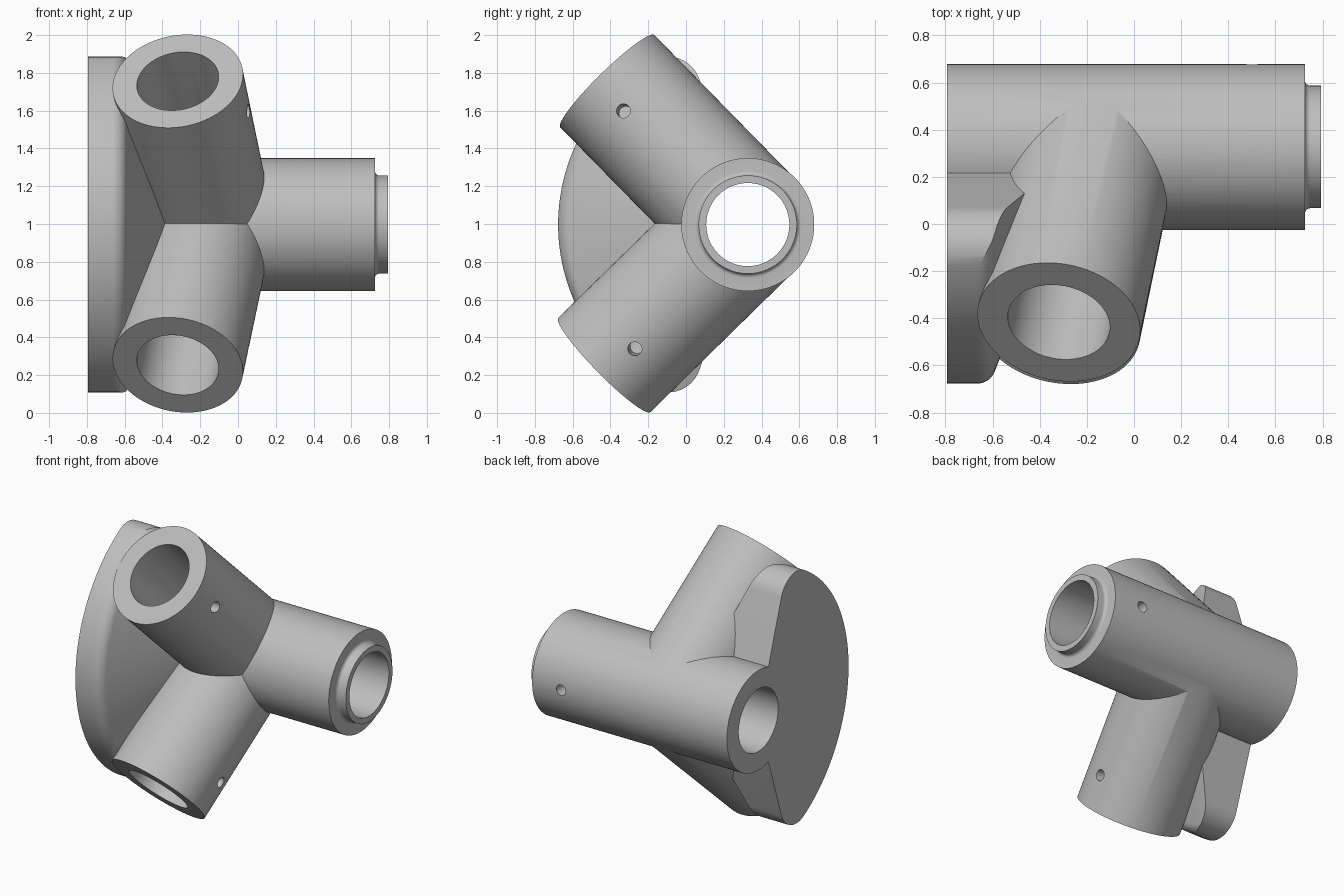
import bpy, bmesh
from math import sin, cos, tan, asin, pi, radians
from mathutils import Vector, Matrix

if "Cube" in bpy.data.objects:
    bpy.data.objects.remove(bpy.data.objects["Cube"])

CENTRE = Vector((0, 0.327, 0.997))    # the main tube axis runs along x through here
TUBE_R, BRANCH_R, BORE_R, SCREW_R = 0.352, 0.349, 0.22, 0.037
LEFT, RIGHT = -0.794, 0.794

grey = bpy.data.materials.new("plain grey")
grey.use_nodes = True
grey.diffuse_color = (0.52, 0.52, 0.52, 1)
grey.node_tree.nodes["Principled BSDF"].inputs["Base Color"].default_value = grey.diffuse_color


def make_object(name, bm):
    bmesh.ops.remove_doubles(bm, verts=bm.verts, dist=1e-5)
    bmesh.ops.recalc_face_normals(bm, faces=bm.faces)
    mesh = bpy.data.meshes.new(name)
    bm.to_mesh(mesh)
    bm.free()
    mesh.materials.append(grey)
    obj = bpy.data.objects.new(name, mesh)
    bpy.context.collection.objects.link(obj)
    return obj


def revolve(name, profile, steps=96):
    """Turn an (x, radius) profile about the main axis."""
    bm = bmesh.new()
    verts = [bm.verts.new(CENTRE + Vector((x, 0, r))) for x, r in profile]
    edges = [bm.edges.new(pair) for pair in zip(verts, verts[1:])]
    bmesh.ops.spin(bm, geom=verts + edges, cent=CENTRE, axis=(1, 0, 0),
                   angle=2 * pi, steps=steps, use_duplicate=False)
    return make_object(name, bm)


def cylinder(name, start, end, radius, steps=96):
    axis = end - start
    bm = bmesh.new()
    place = Matrix.Translation((start + end) / 2) @ axis.to_track_quat('Z', 'Y').to_matrix().to_4x4()
    bmesh.ops.create_cone(bm, cap_ends=True, segments=steps, radius1=radius,
                          radius2=radius, depth=axis.length, matrix=place)
    return make_object(name, bm)


def combine(target, tool, operation):
    tool.hide_render = True
    mod = target.modifiers.new(operation, 'BOOLEAN')
    mod.operation, mod.solver, mod.object = operation, 'EXACT', tool
    mod.use_hole_tolerant = True
    bpy.context.view_layer.objects.active = target
    bpy.ops.object.modifier_apply(modifier=mod.name)
    bpy.data.objects.remove(tool)


# Main tube with a filleted spigot on its right end, left long for trimming
SHOULDER, SPIGOT_R, FILLET = 0.725, 0.26, 0.023
spigot_fillet = [(SHOULDER + FILLET * (1 - cos(a)), SPIGOT_R + FILLET * (1 - sin(a)))
                 for a in (i * pi / 12 for i in range(7))]
body = revolve("tube_joint", [(LEFT - 0.1, 0), (LEFT - 0.1, TUBE_R), (SHOULDER, TUBE_R)]
               + spigot_fillet + [(RIGHT, SPIGOT_R), (RIGHT, 0)])

# Flange: a coned disc with a rounded rim
RIM, ROUND, SLOPE = 1.004, 0.08, radians(21)
rim_x = -0.463 - tan(SLOPE) * (RIM - 0.62)
arc_x = rim_x - ROUND * tan((pi / 2 - SLOPE) / 2)
rim_arc = [(arc_x + ROUND * sin(a), RIM - ROUND + ROUND * cos(a))
           for a in (i / 8 * (pi / 2 - SLOPE) for i in range(9))]
core_x = rim_x + tan(SLOPE) * (RIM - 0.25)
flange = revolve("flange", [(LEFT - 0.15, 0), (LEFT - 0.15, RIM)] + rim_arc
                 + [(core_x, 0.25), (core_x, 0)], 160)

# Sector with rounded corners that trims the flange
HALF, CORNER = radians(71.6), 0.176
reach = RIM + 0.0005 - CORNER
turn = HALF - asin(CORNER / reach)


def polar(angle, radius):
    return Vector((-cos(angle), sin(angle))) * radius


upper = [polar(HALF, 0.1)]
for i in range(17):
    upper.append(polar(turn, reach) + polar(HALF + pi / 2 + (turn - HALF - pi / 2) * i / 16, CORNER))
front = [polar(turn * (1 - i / 20), RIM + 0.02) for i in range(1, 40)]
lower = [Vector((p.x, -p.y)) for p in reversed(upper)]
bm = bmesh.new()
face = bm.faces.new([bm.verts.new(CENTRE + Vector((-1, p.x, p.y)))
                     for p in upper + front + lower])
moved = bmesh.ops.extrude_face_region(bm, geom=[face])["geom"]
bmesh.ops.translate(bm, vec=(1, 0, 0),
                    verts=[v for v in moved if isinstance(v, bmesh.types.BMVert)])
combine(flange, make_object("sector_cutter", bm), 'INTERSECT')
combine(body, flange, 'UNION')

# Trim tube and flange to one flat left face
bm = bmesh.new()
bmesh.ops.create_cube(bm, size=3, matrix=Matrix.Translation((LEFT - 1.5, 0, 1)))
combine(body, make_object("trim_block", bm), 'DIFFERENCE')

# Two leaning branch tubes, one up and one down
LEAN, LENGTH = radians(8.4), 1.074
root = CENTRE + Vector((-0.162, 0, 0))
branches = [Vector((-sin(LEAN), -cos(LEAN) * cos(a), cos(LEAN) * sin(a)))
            for a in (radians(45.6), radians(-44.4))]
for i, d in enumerate(branches):
    combine(body, cylinder("branch_tube", root - d * 0.015 * i, root + d * LENGTH, BRANCH_R), 'UNION')

# Bores
along = Vector((1, 0, 0))
combine(body, cylinder("main_bore", CENTRE - along, CENTRE + along, BORE_R), 'DIFFERENCE')
for i, d in enumerate(branches):
    combine(body, cylinder("branch_bore", root - d * 0.01 * i, root + d * (LENGTH + 0.2),
                           BORE_R - 0.001), 'DIFFERENCE')

# Set screw holes through one wall of each tube
for d, y, z in zip(branches, (-0.33, -0.27), (1.598, 0.34)):
    rim = Vector((0.045, y, z))
    out = Vector((cos(LEAN), d.y * tan(LEAN), d.z * tan(LEAN)))
    combine(body, cylinder("screw_hole", rim - out * 0.3, rim + out * 0.2, SCREW_R, 32), 'DIFFERENCE')
start = CENTRE + Vector((0.5, 0, 0))
combine(body, cylinder("screw_hole", start, start + Vector((0, 0.6, 0)), SCREW_R, 32), 'DIFFERENCE')

# Smooth round walls, crisp edges
bpy.ops.object.select_all(action='DESELECT')
body.select_set(True)
bpy.context.view_layer.objects.active = body
bpy.ops.object.shade_smooth_by_angle(angle=radians(25))
